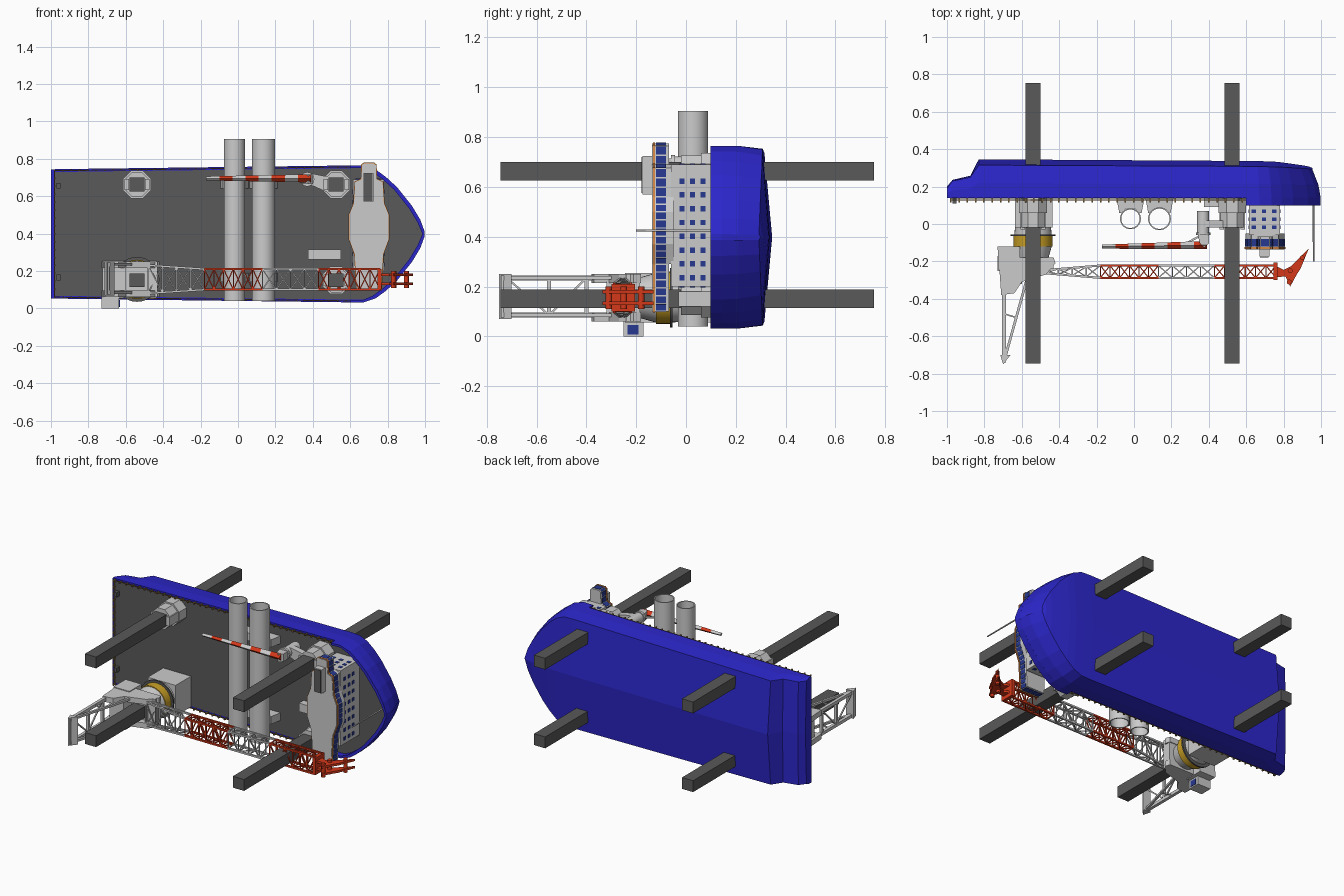
import bpy, bmesh, math
from mathutils import Vector, Matrix

if "Cube" in bpy.data.objects:
    bpy.data.objects.remove(bpy.data.objects["Cube"])

def mat(name, c):
    m = bpy.data.materials.new(name)
    m.diffuse_color = (*c, 1)
    m.use_nodes = True
    m.node_tree.nodes["Principled BSDF"].inputs["Base Color"].default_value = m.diffuse_color
    return m

BLUE = mat("hull_blue", (0.025, 0.02, 0.6))
DARK = mat("dark_grey", (0.1, 0.1, 0.1))
RED = mat("crane_red", (0.65, 0.04, 0.01))
GLASS = mat("window_blue", (0.02, 0.04, 0.28))
ORANGE = mat("trim_orange", (0.7, 0.25, 0.06))
YELLOW = mat("ring_yellow", (0.6, 0.36, 0.02))
BROWN = mat("rail_brown", (0.25, 0.15, 0.05))

def finish(name, bm, m=None):
    bmesh.ops.recalc_face_normals(bm, faces=bm.faces)
    me = bpy.data.meshes.new(name)
    bm.to_mesh(me)
    bm.free()
    if m:
        me.materials.append(m)
    o = bpy.data.objects.new(name, me)
    bpy.context.collection.objects.link(o)
    return o

def add_box(bm, x, y, z):
    c = Vector(((x[0]+x[1])/2, (y[0]+y[1])/2, (z[0]+z[1])/2))
    s = Matrix.Diagonal((x[1]-x[0], y[1]-y[0], z[1]-z[0], 1))
    bmesh.ops.create_cube(bm, size=1, matrix=Matrix.Translation(c) @ s)

def box(name, x, y, z, m=None):
    bm = bmesh.new()
    add_box(bm, x, y, z)
    return finish(name, bm, m)

def add_beam(bm, p, q, w):
    p, q = Vector(p), Vector(q)
    d = q - p
    r = d.to_track_quat('Z', 'Y').to_matrix().to_4x4()
    bmesh.ops.create_cube(bm, size=1, matrix=Matrix.Translation((p+q)/2) @ r @ Matrix.Diagonal((w, w, d.length, 1)))

def prism(name, pts, axis, a, b, m=None):
    """Extrude (x,z) points along y, or (x,y) points along z."""
    bm = bmesh.new()
    f = lambda p, t: (p[0], t, p[1]) if axis == 'y' else (p[0], p[1], t)
    A, B = [[bm.verts.new(f(p, t)) for p in pts] for t in (a, b)]
    bm.faces.new(A)
    bm.faces.new(B)
    for i in range(len(pts)):
        j = (i+1) % len(pts)
        bm.faces.new((A[i], A[j], B[j], B[i]))
    return finish(name, bm, m)

def cone(name, p, q, r1, r2, m=None, n=32, smooth=True):
    p, q = Vector(p), Vector(q)
    d = q - p
    bm = bmesh.new()
    r = d.to_track_quat('Z', 'Y').to_matrix().to_4x4()
    bmesh.ops.create_cone(bm, cap_ends=True, segments=n, radius1=r1, radius2=r2, depth=d.length,
                          matrix=Matrix.Translation((p+q)/2) @ r)
    for f in bm.faces:
        f.smooth = smooth and len(f.verts) == 4
    return finish(name, bm, m)

# Hull: lofted stations (x, half width, chine y, keel y), deck towards -y
ZC = 0.398
stations = [(-1, .345, .19, .2), (-.97, .346, .23, .236), (-.875, .347, .25, .258), (-.83, .348, .315, .346),
            (.6, .366, .308, .337), (.67, .367, .307, .336), (.735, .345, .306, .335), (.79, .305, .305, .332),
            (.85, .25, .302, .325), (.93, .15, .298, .315), (.975, .075, .295, .308), (.998, .012, .293, .3)]
bm = bmesh.new()
loops = []
for x, w, yc, yk in stations:
    t = max(0, (x-.6)/.4)
    xm, xc = x-.012*t, x-.045*t
    ym = .14 + (yc-.14)*.45
    half = [(x, .14, w), (xm, ym, w*(1-.02*t)), (xc, yc, w*(.97-.06*t))]
    sec = half + [(xc, yk, 0)] + [(a, b, -c) for a, b, c in reversed(half)]
    loops.append([bm.verts.new((a, b, ZC+c)) for a, b, c in sec])
for A, B in zip(loops, loops[1:]):
    for i in range(7):
        j = (i+1) % 7
        bm.faces.new((A[i], A[j], B[j], B[i]))
bm.faces.new(loops[0])
bm.faces.new(loops[-1])
finish("hull", bm, BLUE)

# Deck plate and raised bow bulwark
def outline(st, inset):
    up = [(s[0] - (inset if s[0] > .7 else 0), ZC + max(s[1]-inset, .006)) for s in st]
    return up + [(x, 2*ZC-z) for x, z in reversed(up)]
deck = outline(stations, .015)
prism("deck", [(max(x, -.985), z) for x, z in deck], 'y', .137, .15, DARK)
bow = stations[4:]
prism("bow_bulwark", outline(bow, 0) + outline(bow, .014)[::-1], 'y', .098, .142, BLUE)

# Deck edge railing
bm = bmesh.new()
for s in (-1, 1):
    for i in range(36):
        x = -.98 + i*.0445
        z = ZC + s*(.338 + .02*(x+1)/1.6)
        add_box(bm, (x-.004, x+.004), (.114, .14), (z-.004, z+.004))
    add_beam(bm, (-.985, .128, ZC+s*.338), (.6, .128, ZC+s*.358), .005)
for i in range(17):
    z = .06 + i*.0423
    add_box(bm, (-.985, -.977), (.114, .14), (z-.004, z+.004))
add_beam(bm, (-.981, .128, .06), (-.981, .128, .737), .005)
finish("railing", bm, BROWN)

# Four legs with jacking houses
for x in (-.54, .525):
    for z in (.15, .662):
        box("leg", (x-.04, x+.04), (-.745, .755), (z-.037, z+.037), DARK)
        oct_ = lambda r: [(x+r*math.cos(math.pi*(k+.5)/4), z+r*math.sin(math.pi*(k+.5)/4)) for k in range(8)]
        prism("jack_house", oct_(.07), 'y', -.02, .14)
        prism("jack_house_base", oct_(.08), 'y', .06, .14)
        for s in (-1, 1):
            box("jack_guide", (x+s*.056-.012, x+s*.056+.012), (-.03, .14), (z-.03, z+.03))

# Two hollow piles in cradles
for x, r in ((-.019, .056), (.136, .061)):
    bm = bmesh.new()
    rings = [[bm.verts.new((x+q*math.cos(math.tau*k/40), .028+q*math.sin(math.tau*k/40), z)) for k in range(40)]
             for q, z in ((r, .04), (r, .905), (r-.007, .905), (r-.007, .04))]
    for i in range(4):
        A, B = rings[i], rings[(i+1) % 4]
        for k in range(40):
            f = bm.faces.new((A[k], A[(k+1) % 40], B[(k+1) % 40], B[k]))
            f.smooth = i % 2 == 0
    finish("pile", bm)
    for z in (.14, .64):
        prism("pile_cradle", [(x-.075, .14), (x-.06, .06), (x-.045, .06), (x-.025, .082), (x+.025, .082),
                              (x+.045, .06), (x+.06, .06), (x+.075, .14)], 'z', z, z+.05)

# Accommodation block with windows
box("accommodation", (.615, .78), (-.06, .14), (.2, .69))
bm = bmesh.new()
for y in (-.017, .026, .068):
    for i in range(8):
        z = .235 + i*.0555
        for x in (.615, .78):
            add_box(bm, (x-.003, x+.003), (y-.01, y+.01), (z-.011, z+.011))
    for x in (.64, .695, .75):
        for z in (.2, .69):
            add_box(bm, (x-.011, x+.011), (y-.01, y+.01), (z-.003, z+.003))
finish("cabin_windows", bm, GLASS)

# Bridge with wings, window band and trim
prof = [(.775, .025), (.765, .037), (.69, .04), (.675, .073), (.56, .08), (.5, .105), (.37, .105), (.29, .075), (.1, .065)]
wing = [(.7+w, z) for z, w in prof] + [(.7-w, z) for z, w in reversed(prof)]
grow = lambda d: [(x + (d if x > .7 else -d), z + d*(z-.43)/.34) for x, z in wing]
prism("bridge", wing, 'y', -.137, -.068)
prism("bridge_floor", [(x, min(max(z, .18), .7)) for x, z in wing if .15 < z < .7], 'y', -.07, -.05)
prism("bridge_trim", grow(.004), 'y', -.133, -.124, ORANGE)
bm = bmesh.new()
for i, p in enumerate(wing):
    a, b = Vector(p), Vector(wing[(i+1) % len(wing)])
    n = max(1, round((b-a).length/.034))
    ang = math.atan2(b.y-a.y, b.x-a.x)
    for k in range(n):
        c = a.lerp(b, (k+.5)/n)
        M = Matrix.Translation((c.x, -.1, c.y)) @ Matrix.Rotation(-ang, 4, 'Y') @ Matrix.Diagonal(((b-a).length/n*.82, .04, .005, 1))
        bmesh.ops.create_cube(bm, size=1, matrix=M)
finish("bridge_windows", bm, GLASS)
box("bridge_top_house", (.67, .725), (-.175, -.13), (.57, .725))
box("bridge_top_hatch", (.675, .72), (-.178, -.17), (.575, .72), DARK)
cone("bow_mast", (.96, .14, .425), (.96, -.2, .425), .005, .004, n=8)
box("deck_container", (.375, .55), (.09, .14), (.26, .315))

# Main crane pedestal and slewing ring around a leg
CX, CZ = -.54, .155
box("crane_pedestal", (-.635, -.435), (-.02, .14), (.055, .255))
cone("pedestal_neck", (CX, 0, CZ), (CX, -.06, CZ), .095, .1)
cone("slew_flange", (CX, -.055, CZ), (CX, -.065, CZ), .12, .12, DARK)
cone("slew_ring", (CX, -.065, CZ), (CX, -.12, CZ), .105, .105, YELLOW)
cone("slew_cone", (CX, -.12, CZ), (CX, -.19, CZ), .1, .08)

# Main crane house: side frames, machinery, cabin
side = [(-.73, -.12), (-.64, -.12), (-.62, -.18), (-.43, -.18), (-.42, -.21), (-.47, -.27), (-.6, -.31), (-.64, -.37), (-.71, -.38), (-.72, -.24)]
for z in (.06, .215):
    prism("crane_side_frame", side, 'z', z, z+.035)
box("crane_machinery", (-.725, -.61), (-.245, -.12), (.055, .255))
box("crane_platform", (-.64, -.43), (-.24, -.185), (.06, .25))
box("crane_winch_house", (-.7, -.6), (-.32, -.24), (.09, .22))
box("crane_cabin", (-.73, -.635), (-.25, -.17), (0, .06))
box("crane_cabin_window", (-.638, -.632), (-.235, -.19), (.008, .045), GLASS)

# Crane A-frame
bm = bmesh.new()
for z in (.085, .235):
    add_beam(bm, (-.695, -.36, z), (-.695, -.735, z), .02)
    add_beam(bm, (-.695, -.735, z), (-.56, -.25, z), .014)
    add_beam(bm, (-.695, -.48, z), (-.63, -.5, z), .008)
for y in (-.735, -.55, -.4):
    add_beam(bm, (-.695, y, .075), (-.695, y, .245), .016)
add_beam(bm, (-.695, -.55, .085), (-.695, -.4, .235), .008)
add_beam(bm, (-.695, -.72, .235), (-.695, -.55, .085), .008)
prism("a_frame_head", [(-.715, -.7), (-.66, -.7), (-.7, -.75)], 'z', .07, .25)
finish("a_frame", bm)

# Lattice boom, alternating grey and red bays
def corners(x):
    t = min(1, (x+.48)/.3)
    hy, hz = .008+.025*t, .075-.02*t
    return [Vector((x, -.255+a*hy, .155+b*hz)) for a, b in ((1, 1), (1, -1), (-1, -1), (-1, 1))]
for k, (x0, x1) in enumerate(((-.48, -.18), (-.18, .13), (.13, .43), (.43, .76))):
    bm = bmesh.new()
    n = 6 if k % 2 else 4
    for i in range(n):
        A, B = corners(x0+(x1-x0)*i/n), corners(x0+(x1-x0)*(i+1)/n)
        for j in range(4):
            h = (j+1) % 4
            add_beam(bm, A[j], B[j], .011)
            add_beam(bm, A[j], A[h], .006)
            add_beam(bm, *((A[j], B[h]) if (i+j) % 2 else (A[h], B[j])), .006)
    finish("boom_section", bm, RED if k % 2 else None)

# Boom head with forked jib plates
box("boom_head", (.745, .768), (-.3, -.205), (.1, .21), RED)
tip = [(.76, -.225), (.8, -.245), (.84, -.225), (.935, -.13), (.89, -.24), (.87, -.27), (.835, -.335), (.81, -.28), (.76, -.285)]
for z in (.125, .172):
    prism("jib_plate", tip, 'z', z, z+.014, RED)
for x, y in ((.835, -.25), (.83, -.31), (.9, -.18)):
    cone("jib_sheave", (x, y, .11), (x, y, .2), .013, .013, RED, 12)

# Auxiliary crane with striped boom
prism("aux_bracket", [(.36, .66), (.4, .655), (.5, .61), (.5, .7), (.4, .72), (.36, .72)], 'y', -.02, .02)
cone("aux_column", (.37, .07, .69), (.37, -.06, .69), .032, .032)
cone("aux_slew_ring", (.37, -.045, .69), (.37, -.06, .69), .038, .038)
prism("aux_mast", [(.34, -.05), (.4, -.05), (.4, -.105), (.375, -.125), (.35, -.1)], 'z', .665, .715)
bm = bmesh.new()
add_beam(bm, (.36, -.06, .69), (.27, -.108, .69), .01)
finish("aux_ram", bm)
for i in range(8):
    xs = [.39-.07*i, .39-.07*(i+1)]
    cone("aux_boom_stripe", (xs[0], -.113-.001*i, .695), (xs[1], -.114-.001*i, .695), .022-.0014*i, .0206-.0014*i,
         None if i % 2 else RED, 4, False)

# Small deck fittings at the stern
for z in (.15, .64):
    box("stern_bollard", (-.97, -.95), (.11, .14), (z, z+.03), DARK)
